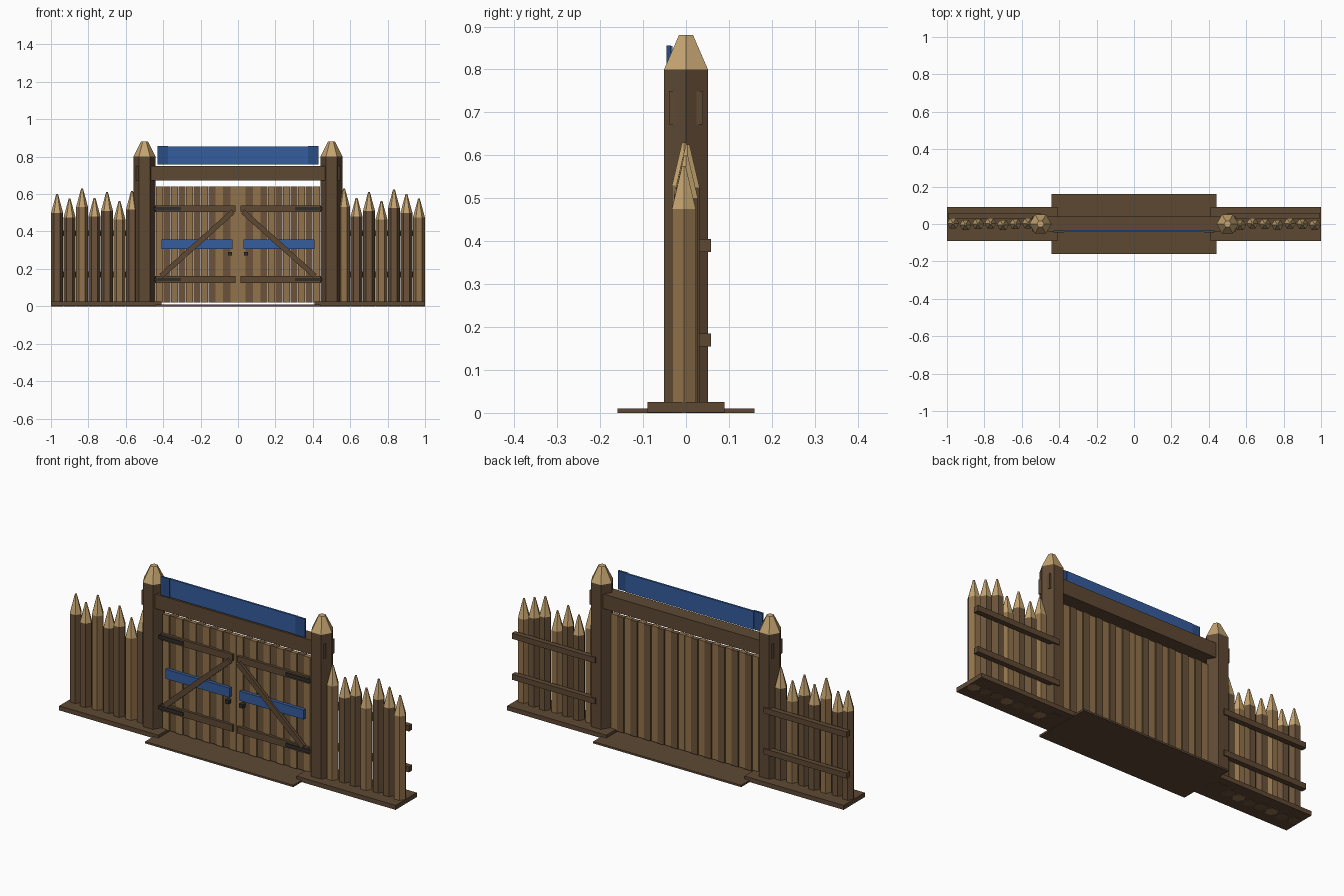
import bpy, bmesh, math
from mathutils import Matrix, Vector

if "Cube" in bpy.data.objects:
    bpy.data.objects.remove(bpy.data.objects["Cube"])


def material(name, r, g, b):
    m = bpy.data.materials.new(name)
    m.diffuse_color = (r, g, b, 1)
    m.use_nodes = True
    m.node_tree.nodes["Principled BSDF"].inputs["Base Color"].default_value = m.diffuse_color
    return m


DARK = material("dark timber", 0.112, 0.066, 0.034)
MID = material("mid timber", 0.145, 0.086, 0.042)
LIGHT = material("light timber", 0.285, 0.170, 0.070)
CUT = material("fresh cut wood", 0.560, 0.375, 0.165)
IRON = material("black iron", 0.030, 0.028, 0.026)
BLUE = material("blue paint", 0.035, 0.110, 0.340)
NAVY = material("deep blue paint", 0.024, 0.075, 0.235)


def finish(name, bm, mats):
    bmesh.ops.recalc_face_normals(bm, faces=bm.faces)
    me = bpy.data.meshes.new(name)
    bm.to_mesh(me)
    bm.free()
    for m in mats:
        me.materials.append(m)
    ob = bpy.data.objects.new(name, me)
    bpy.context.collection.objects.link(ob)
    return ob


def box(name, mat, x, y, z, tilt=0.0):
    """Box from (min, max) ranges, optionally tilted in the door plane."""
    c = Vector((sum(x) / 2, sum(y) / 2, sum(z) / 2))
    bm = bmesh.new()
    bmesh.ops.create_cube(bm, size=1)
    size = Matrix.Diagonal((x[1] - x[0], y[1] - y[0], z[1] - z[0], 1))
    bm.transform(Matrix.Translation(c) @ Matrix.Rotation(tilt, 4, 'Y') @ size)
    return finish(name, bm, [mat])


def sided_box(name, mat, side, x, y, z, tilt=0.0):
    """Box given for the right half, mirrored when side is -1."""
    xs = tuple(sorted((side * x[0], side * x[1])))
    return box(name, mat, xs, y, z, side * tilt)


def log(name, mat, x, y, r, z0, shoulder, tip, tip_r):
    """Six-sided log with a pale sharpened end."""
    bm = bmesh.new()
    rings = []
    for z, rad in ((z0, r), (shoulder, r), (tip, tip_r)):
        rings.append([bm.verts.new((x + rad * math.cos(k * math.pi / 3),
                                    y + rad * math.sin(k * math.pi / 3), z))
                      for k in range(6)])
    for a, b in zip(rings, rings[1:]):
        for k in range(6):
            bm.faces.new((a[k], a[(k + 1) % 6], b[(k + 1) % 6], b[k]))
    bm.faces.new(rings[0][::-1])
    bm.faces.new(rings[2])
    for f in bm.faces:
        f.material_index = int(f.calc_center_median().z > shoulder)
    return finish(name, bm, [mat, CUT])


# Road slab through the gate
box("threshold", DARK, (-0.44, 0.44), (-0.16, 0.16), (0, 0.01))

# Stake tip heights from the outer left end, then from the right post outward
tips = {-1: [0.617, 0.563, 0.61, 0.58, 0.63, 0.575, 0.60],
        1: [0.63, 0.58, 0.61, 0.563, 0.625, 0.60, 0.575]}

for side, word in ((-1, "left"), (1, "right")):
    # Palisade wall
    sided_box(word + "_wall_sill", DARK, side, (0.41, 1.0), (-0.09, 0.09), (0.001, 0.025))
    for i, tip in enumerate(tips[side]):
        light = i % 3 == (0 if side > 0 else 1)
        log(f"{word}_stake_{i + 1}", LIGHT if light else MID,
            side * (0.567 + i * 0.0667), (-0.005, 0.004, 0.0)[(i + (side < 0)) % 3],
            0.032, 0, tip - 0.1, tip, 0.005)
    for n, z in (("lower", 0.155), ("upper", 0.375)):
        sided_box(f"{word}_{n}_wall_rail", DARK, side, (0.5, 0.995), (0.03, 0.058), (z, z + 0.03))

    # Gate post
    log(word + "_gate_post", DARK, side * 0.5, 0, 0.059, 0, 0.80, 0.88, 0.019)

    # Door leaf of staggered planks
    w = 0.44 / 11
    for i in range(11):
        even = i % 2 == 0
        y = 0.0 if even else 0.005
        sided_box(f"{word}_door_plank_{i + 1}", LIGHT if even else MID, side,
                  (i * w + 0.001, (i + 1) * w - 0.001), (-0.014 + y, 0.010 + y), (0.02, 0.64))
    for n, z in (("lower", 0.125), ("upper", 0.504)):
        sided_box(f"{word}_{n}_door_rail", DARK, side, (0.014, 0.44),
                  (-0.027, -0.012), (z, z + 0.036))
        sided_box(f"{word}_{n}_hinge_strap", IRON, side, (0.305, 0.45),
                  (-0.033, -0.025), (z + 0.009, z + 0.027))
    # Diagonal brace, blue band and pull handle
    dx, dz = 0.385, 0.345
    half, cx, cz = math.hypot(dx, dz) / 2, 0.219, 0.334
    sided_box(word + "_door_brace", DARK, side, (cx - half, cx + half),
              (-0.040, -0.024), (cz - 0.014, cz + 0.014), math.atan2(dz, dx))
    sided_box(word + "_door_blue_band", BLUE, side, (0.03, 0.41), (-0.030, -0.012), (0.306, 0.357))
    sided_box(word + "_door_handle", IRON, side, (0.031, 0.053), (-0.036, -0.012), (0.271, 0.291))

    # Dark end of the sign board
    sided_box(word + "_board_end", NAVY, side, (0.375, 0.43), (-0.046, -0.035), (0.757, 0.856))

# Crossbeam and blue board above it
box("crossbeam", DARK, (-0.545, 0.545), (-0.04, 0.04), (0.672, 0.75))
box("blue_board", BLUE, (-0.38, 0.38), (-0.042, -0.031), (0.757, 0.855))
